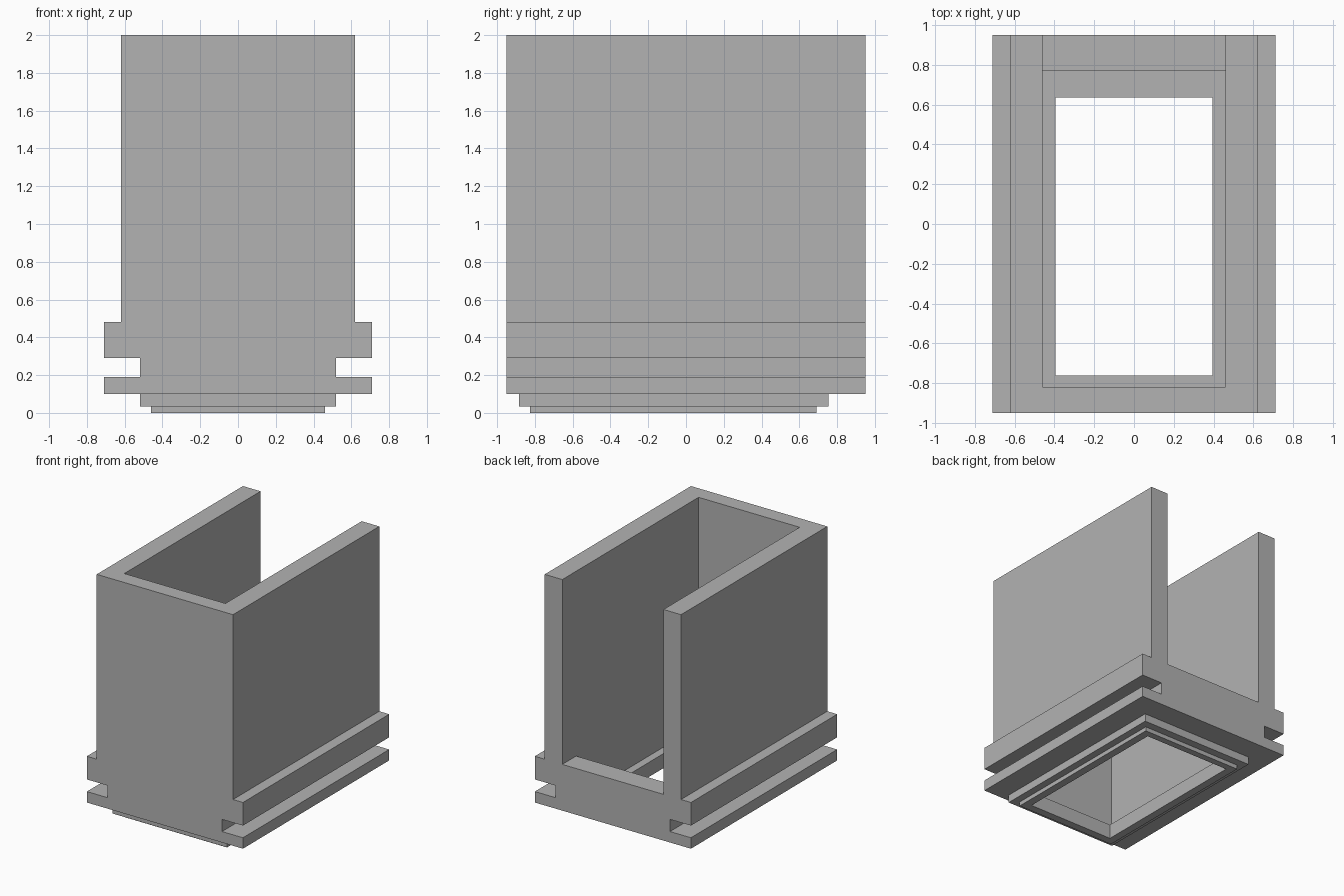
import bpy, bmesh
from mathutils import Vector

cube = bpy.data.objects.get("Cube")
if cube:
    bpy.data.objects.remove(cube, do_unlink=True)

grey = bpy.data.materials.new("plain_grey")
grey.use_nodes = True
grey.diffuse_color = (0.45, 0.45, 0.45, 1)
grey.node_tree.nodes["Principled BSDF"].inputs["Base Color"].default_value = (0.45, 0.45, 0.45, 1)


def prism(name, points, sweep):
    """Closed profile swept along a vector."""
    bm = bmesh.new()
    face = bm.faces.new([bm.verts.new(p) for p in points])
    swept = bmesh.ops.extrude_face_region(bm, geom=[face])
    verts = [g for g in swept["geom"] if isinstance(g, bmesh.types.BMVert)]
    bmesh.ops.translate(bm, verts=verts, vec=Vector(sweep))
    bmesh.ops.recalc_face_normals(bm, faces=bm.faces)
    mesh = bpy.data.meshes.new(name)
    bm.to_mesh(mesh)
    bm.free()
    mesh.materials.append(grey)
    obj = bpy.data.objects.new(name, mesh)
    bpy.context.collection.objects.link(obj)
    return obj


def block(name, x, y0, y1, z0, z1):
    """Box symmetric in x."""
    return prism(name, [(-x, y0, z0), (x, y0, z0), (x, y1, z0), (-x, y1, z0)], (0, 0, z1 - z0))


def combine(target, tool, operation):
    """Apply a boolean and discard the tool."""
    tool.hide_render = True
    mod = target.modifiers.new(operation.lower(), "BOOLEAN")
    mod.operation = operation
    mod.solver = "EXACT"
    mod.object = tool
    bpy.context.view_layer.objects.active = target
    bpy.ops.object.modifier_apply(modifier=mod.name)
    bpy.data.objects.remove(tool, do_unlink=True)


# Body: mirrored profile with flanges and side grooves, swept front to back
half = [(0.71, 0.1), (0.71, 0.19), (0.52, 0.19), (0.52, 0.29),
        (0.71, 0.29), (0.71, 0.48), (0.62, 0.48), (0.62, 2)]
outline = half + [(-x, z) for x, z in reversed(half)]
body = prism("open_backed_housing", [(x, -0.95, z) for x, z in outline], (0, 1.9, 0))

# Stepped plinth underneath
combine(body, block("upper_step", 0.52, -0.885, 0.755, 0.035, 0.16), "UNION")
combine(body, block("lower_step", 0.46, -0.825, 0.69, 0, 0.14), "UNION")

# Cavity, open at the top and back, with a sunken pit in its floor
cavity = [(-0.82, 0.12), (0.77, 0.12), (0.77, 0.48), (1.1, 0.48), (1.1, 2.1), (-0.82, 2.1)]
combine(body, prism("cavity_cutter", [(-0.46, y, z) for y, z in cavity], (0.92, 0, 0)), "DIFFERENCE")

# Window through the bottom, leaving a thin ledge
combine(body, block("window_cutter", 0.395, -0.76, 0.635, -0.1, 0.3), "DIFFERENCE")
